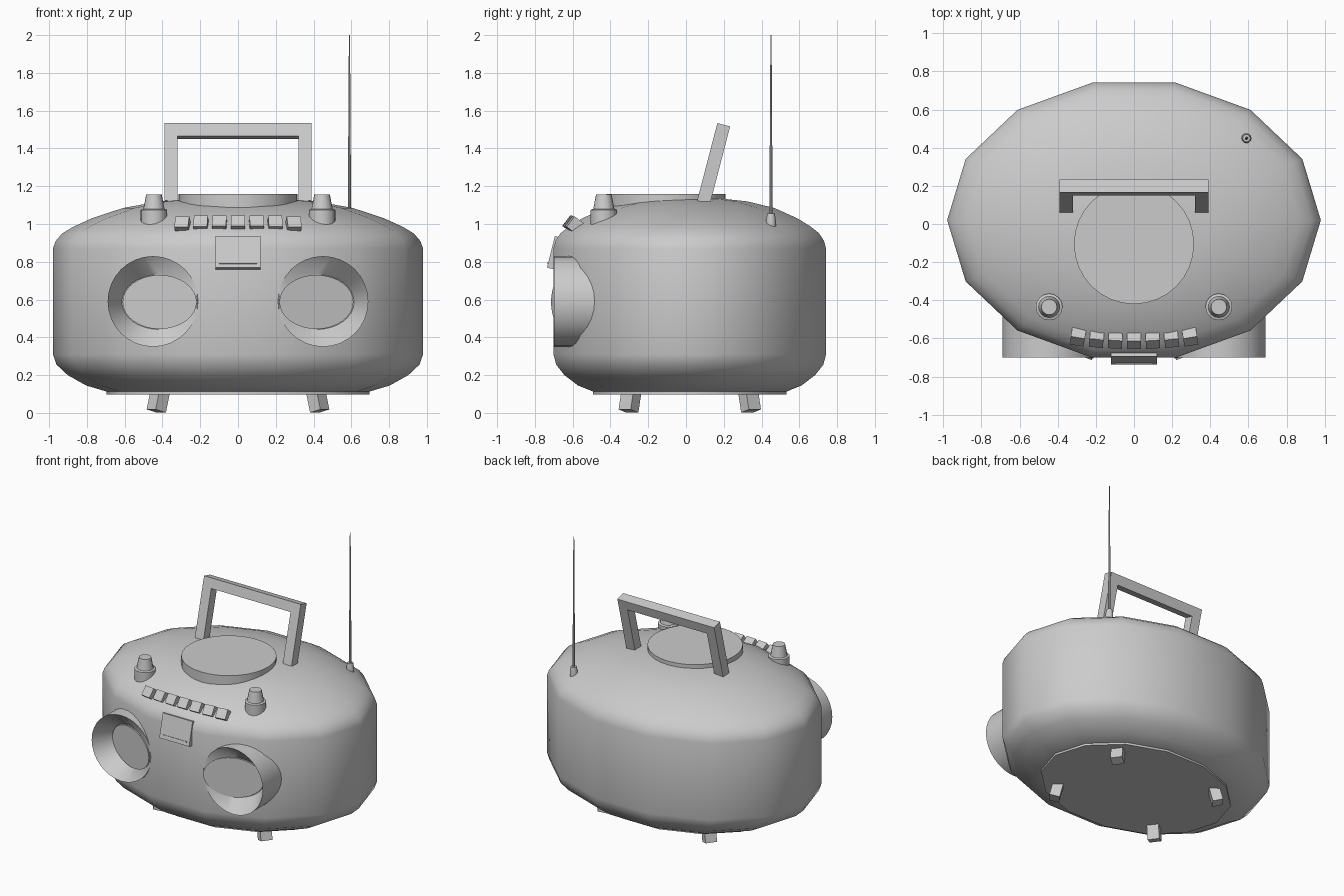
import bpy, bmesh, math
from math import sin, cos, pi, radians
from mathutils import Vector

if "Cube" in bpy.data.objects:
    bpy.data.objects.remove(bpy.data.objects["Cube"])


def make(name, verts, faces, smooth=None, loc=(0, 0, 0), rot=(0, 0, 0)):
    me = bpy.data.meshes.new(name)
    me.from_pydata([tuple(v) for v in verts], [], faces)
    bm = bmesh.new()
    bm.from_mesh(me)
    bmesh.ops.recalc_face_normals(bm, faces=bm.faces)
    bm.to_mesh(me)
    bm.free()
    ob = bpy.data.objects.new(name, me)
    bpy.context.collection.objects.link(ob)
    ob.location, ob.rotation_euler = loc, rot
    if smooth:
        bpy.ops.object.select_all(action='DESELECT')
        bpy.context.view_layer.objects.active = ob
        ob.select_set(True)
        bpy.ops.object.shade_smooth_by_angle(angle=radians(smooth))
    return ob


def loft(name, rings, smooth=40, **kw):
    """Skin a list of equal-length rings and cap both ends."""
    n = len(rings[0])
    verts = [p for r in rings for p in r]
    faces = [(k * n + i, k * n + (i + 1) % n, (k + 1) * n + (i + 1) % n, (k + 1) * n + i)
             for k in range(len(rings) - 1) for i in range(n)]
    faces += [tuple(range(n)), tuple(range(len(verts) - n, len(verts)))]
    return make(name, verts, faces, smooth, **kw)


def ring(z, rx, ry, n):
    return [Vector((rx * cos(2 * pi * i / n), ry * sin(2 * pi * i / n), z)) for i in range(n)]


def lathe(name, profile, n, loc, smooth=40):
    return loft(name, [ring(z, r, r, n) for r, z in profile], smooth, loc=loc)


def box(name, size, loc, rot=(0, 0, 0)):
    x, y, z = (s / 2 for s in size)
    rings = [[(-x, -y, h), (x, -y, h), (x, y, h), (-x, y, h)] for h in (-z, z)]
    return loft(name, rings, None, loc=loc, rot=rot)


# Rounded oval body: 14-sided plan, scaled along a profile
RX, RY, CY = 0.98, 0.74, 0.02
profile = [(0.70, 0.11), (0.82, 0.145), (0.92, 0.20), (0.98, 0.255), (1.0, 0.31),
           (1.0, 0.87), (0.985, 0.91), (0.95, 0.95), (0.89, 0.985), (0.79, 1.03),
           (0.62, 1.085), (0.42, 1.12), (0.2, 1.137), (0.04, 1.14)]
loft("body", [ring(z, RX * f, RY * f, 14) for f, z in profile], 60, loc=(0, CY, 0))
loft("base_plate", [ring(z, 0.695, 0.525, 14) for z in (0.098, 0.115)], 40, loc=(0, CY, 0))

# Disc lid on the top
lathe("disc_lid", [(0.315, 1.03), (0.315, 1.16)], 32, (0, -0.105, 0))

# Carry handle: U outline given thickness, leaning back
outline = [(-0.39, 0), (-0.39, 0.424), (0.39, 0.424), (0.39, 0),
           (0.32, 0), (0.32, 0.354), (-0.32, 0.354), (-0.32, 0)]
loft("handle", [[(x, y, z) for x, z in outline] for y in (-0.035, 0.035)], None,
     loc=(0, 0.093, 1.115), rot=(radians(-14.6), 0, 0))

# Speakers: round horn with a dished front ending in a slanted oval cone
N = 32
slant = math.tan(radians(19.8))
for side, s in (("left", -1), ("right", 1)):
    def circle(y, r):
        return [Vector((s * (0.45 + r * cos(2 * pi * i / N)), y, 0.59 + r * sin(2 * pi * i / N)))
                for i in range(N)]

    def oval(k, lift):
        pts = []
        for i in range(N):
            x = 0.415 + 0.2 * k * cos(2 * pi * i / N)
            y = -0.70 + slant * (x - 0.22) - lift
            pts.append(Vector((s * x, y, 0.587 + 0.146 * k * sin(2 * pi * i / N))))
        return pts

    loft(side + "_speaker", [circle(-0.42, 0.24), circle(-0.70, 0.24), oval(1.0, 0.004)], 35)
    loft(side + "_speaker_cone", [oval(0.98, -0.03), oval(0.98, 0.014)], 35)

    # Dial beside the speaker, on the upper shoulder
    lathe(side + "_dial", [(0.07, 0.96), (0.07, 1.075), (0.056, 1.08), (0.041, 1.157)], 16,
          (s * 0.445, -0.435, 0))

# Row of push buttons following the curve of the front
for i in range(-3, 4):
    x = i * 0.098
    box("button_%d" % (i + 4), (0.074, 0.06, 0.07),
        (x, -0.61 + 0.2 * x * x, 1.0 - 0.06 * x * x), (radians(-37), 0, x * 0.55))

# Tape door with a raised lower lip
tilt = (radians(-14), 0, 0)
box("tape_door", (0.24, 0.035, 0.172), (0, -0.698, 0.848), tilt)
box("tape_door_lip", (0.2, 0.014, 0.008), (0, -0.728, 0.793), tilt)

# Splayed feet
for sx in (-1, 1):
    for sy in (-1, 1):
        box("foot", (0.07, 0.08, 0.13), (sx * 0.42, CY + sy * 0.315, 0.073),
            (0, radians(-14), math.atan2(sy * 0.315, sx * 0.42)))

# Antenna with its socket
lathe("antenna_socket", [(0.026, 0.96), (0.026, 1.02), (0.02, 1.055)], 12, (0.59, 0.45, 0))
lathe("antenna", [(0.009, 1.03), (0.003, 2.0)], 8, (0.59, 0.45, 0))
